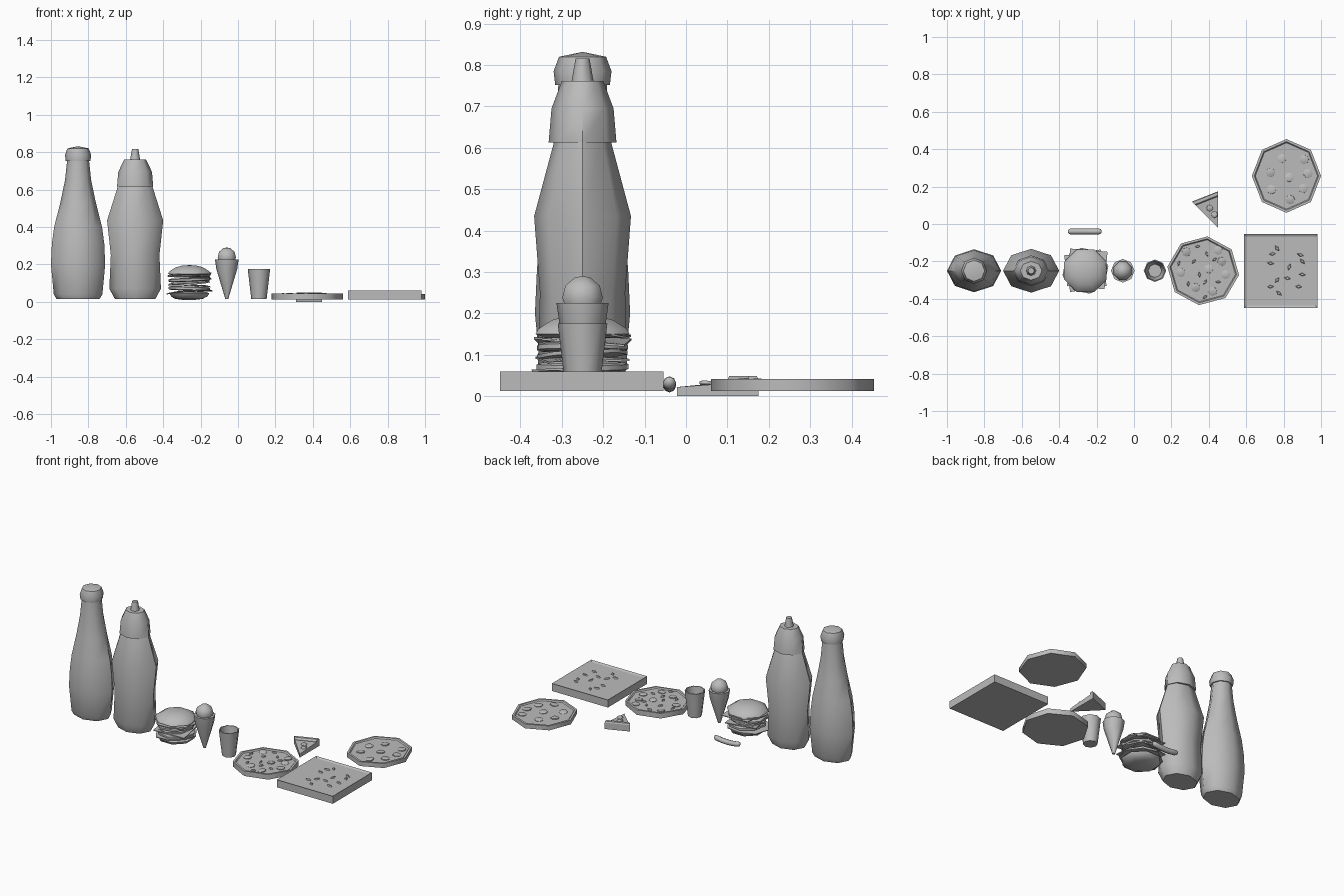
import bpy, bmesh, math, random
from math import pi, cos, sin

if "Cube" in bpy.data.objects:
    bpy.data.objects.remove(bpy.data.objects["Cube"])
random.seed(4)

# one mid grey for every part
grey = bpy.data.materials.new("mid_grey")
grey.diffuse_color = (.5, .5, .5, 1)
grey.use_nodes = True
grey.node_tree.nodes["Principled BSDF"].inputs["Base Color"].default_value = grey.diffuse_color


def finish(name, bm, loc=(0, 0, 0), rot=(0, 0, 0), smooth=None):
    bmesh.ops.remove_doubles(bm, verts=bm.verts, dist=1e-5)
    bmesh.ops.recalc_face_normals(bm, faces=bm.faces)
    me = bpy.data.meshes.new(name)
    bm.to_mesh(me)
    bm.free()
    me.materials.append(grey)
    ob = bpy.data.objects.new(name, me)
    bpy.context.collection.objects.link(ob)
    ob.location, ob.rotation_euler = loc, rot
    if smooth:
        bpy.ops.object.select_all(action='DESELECT')
        ob.select_set(True)
        bpy.context.view_layer.objects.active = ob
        bpy.ops.object.shade_smooth_by_angle(angle=math.radians(smooth))
    return ob


def loft(rings, caps=True):
    bm = bmesh.new()
    vs = [[bm.verts.new(p) for p in r] for r in rings]
    n = len(rings[0])
    for a, b in zip(vs, vs[1:]):
        for i in range(n):
            j = (i + 1) % n
            bm.faces.new((a[i], a[j], b[j], b[i]))
    if caps:
        bm.faces.new(vs[0])
        bm.faces.new(vs[-1])
    return bm


def lathe(name, x, y, profile, n=8, turn=0, smooth=50, tilt=(0, 0)):
    """profile rows: (x radius, y radius, z)"""
    z0 = profile[0][2]
    rings = [[(rx * cos(2 * pi * i / n + turn), ry * sin(2 * pi * i / n + turn), z - z0)
              for i in range(n)] for rx, ry, z in profile]
    return finish(name, loft(rings), (x, y, z0), (*tilt, 0), smooth)


def rounds(rows):
    return [(r, r, z) for r, z in rows]


def sheet(name, x, y, z, r, wave, n, thick=.006, turn=0, tilt=(0, 0)):
    """thin leaf or slice with a rim that waves up and down"""
    rim = [(r * cos(2 * pi * i / n + turn), r * sin(2 * pi * i / n + turn),
            random.uniform(-wave, wave)) for i in range(n)]
    mid = [(p[0] * .6, p[1] * .6, 0) for p in rim]
    up = lambda ring: [(a, b, c + thick) for a, b, c in ring]
    return finish(name, loft([mid, rim, up(rim), up(mid)]), (x, y, z), (*tilt, 0), 50)


def bits(name, spots, z, size):
    """small chopped diamond toppings"""
    for i, (x, y) in enumerate(spots):
        a = random.uniform(0, pi)
        ring = lambda s, h: [(s * size * cos(k * pi / 2), s * size * .5 * sin(k * pi / 2), h) for k in range(4)]
        finish(f"{name}_{i + 1}", loft([ring(1, -.003), ring(.65, .006)]), (x, y, z), (0, 0, a), 50)


def pepperoni(name, spots, z, r):
    """flat discs, slightly tilted and half sunk"""
    for i, (x, y) in enumerate(spots):
        ring = lambda s, h: [(s * r * cos(k * pi / 4), s * r * sin(k * pi / 4), h) for k in range(8)]
        tilt = (random.uniform(-.15, .15), random.uniform(-.15, .15), 0)
        finish(f"{name}_{i + 1}", loft([ring(1, -.004), ring(1, .002), ring(.85, .004)]), (x, y, z), tilt, 50)


Y = -.25
# tall sauce bottle with cap
lathe("tall_bottle", -.855, Y, [
    (.115, .088, .015), (.13, .1, .04), (.145, .115, .2), (.14, .11, .31), (.128, .1, .4),
    (.095, .08, .53), (.07, .065, .65), (.058, .058, .76)])
lathe("tall_bottle_cap", -.855, Y, rounds([
    (.055, .752), (.066, .752), (.07, .785), (.057, .82), (0, .832)]))

# squeeze bottle with collar and nozzle
lathe("squeeze_bottle", -.55, Y, [
    (.108, .085, .015), (.138, .108, .07), (.13, .103, .25), (.15, .117, .435), (.09, .066, .625)])
lathe("squeeze_bottle_collar", -.55, Y, [
    (.085, .06, .613), (.097, .082, .613), (.09, .075, .695), (.058, .05, .762)])
lathe("squeeze_bottle_nozzle", -.55, Y, rounds([(.027, .758), (.017, .816)]))

# burger stack
bx = -.26
lathe("bottom_bun", bx, Y, rounds([(.065, .014), (.105, .028), (.115, .045), (.1, .052)]), turn=pi / 8)
sheet("lower_lettuce", bx, Y, .054, .125, .009, 8, .005, .2, (.03, -.05))
lathe("lower_patty", bx, Y, rounds([(.1, .06), (.113, .065), (.113, .077), (.1, .082)]), turn=.2, tilt=(0, .03))
sheet("lower_cheese", bx, Y, .086, .14, .006, 4, .005, .95, (0, .05))
sheet("tomato_slice", bx, Y, .096, .11, 0, 8, .009, .1, (.05, -.07))
lathe("upper_patty", bx, Y, rounds([(.1, .108), (.115, .112), (.115, .123), (.1, .128)]), turn=.5, tilt=(0, -.04))
sheet("upper_cheese", bx + .01, Y + .01, .132, .142, .006, 4, .005, .7, (-.04, .06))
sheet("upper_lettuce", bx, Y, .14, .123, .008, 8, .005, .3, (.03, -.04))
lathe("top_bun", bx, Y, rounds([
    (.1, .142), (.123, .15), (.115, .163), (.08, .184), (.04, .194), (0, .196)]), turn=pi / 8)

# sausage, bent so both ends rise
rings = []
for t, s in ((-1, .35), (-.94, .8), (-.82, 1), (-.4, 1), (0, 1), (.4, 1), (.82, 1), (.94, .8), (1, .35)):
    rings.append([(.09 * t, .016 * s * cos(k * pi / 4), .025 + .01 * t * t + .016 * s * sin(k * pi / 4))
                  for k in range(8)])
finish("sausage", loft(rings), (-.263, -.04, 0), smooth=50)

# ice cream cone
lathe("cone", -.06, Y, rounds([(.008, .015), (.056, .175), (.063, .225), (.05, .225)]))
lathe("scoop", -.06, Y, rounds([
    (.045, .215), (.053, .238), (.045, .267), (.02, .287), (0, .29)]), turn=pi / 8)

# open cup
lathe("cup", .112, Y, rounds([(.041, .015), (.06, .176), (.054, .176), (.036, .022)]))


# round pizzas with a low crust
def pizza(name, x, y, rx, ry, turn, top):
    lathe(name, x, y, [(rx, ry, .013), (rx, ry, top), (rx * .93, ry * .93, top),
                       (rx * .9, ry * .9, top - .007)], turn=turn)


pizza("mixed_pizza", .37, Y, .193, .185, -.12, .045)
pepperoni("mixed_pizza_pepperoni", [(.28, -.15), (.45, -.14), (.33, -.34), (.47, -.2), (.49, -.27),
                                    (.25, -.26), (.4, -.24), (.42, -.36)], .04, .024)
bits("mixed_pizza_topping", [(.34, -.12), (.39, -.16), (.32, -.2), (.35, -.27), (.29, -.32), (.38, -.31),
                             (.45, -.31), (.38, -.39), (.24, -.21), (.43, -.19)], .04, .016)
pizza("pepperoni_pizza", .815, .257, .185, .197, 0, .041)
pepperoni("pepperoni_slice", [(.91, .345), (.93, .27), (.905, .19), (.835, .13), (.735, .185), (.73, .275),
                              (.79, .35), (.83, .25)], .036, .025)

# square pizza
cube = bmesh.new()
bmesh.ops.create_cube(cube, size=1)
for v in cube.verts:
    v.co = (v.co.x * .394, v.co.y * .395, v.co.z * .048)
cube.faces.ensure_lookup_table()
top = [f for f in cube.faces if f.normal.z > .5]
bmesh.ops.inset_region(cube, faces=top, thickness=.018, depth=-.007)
finish("square_pizza", cube, (.785, -.252, .036))
bits("square_pizza_topping", [(.74, -.16), (.765, -.13), (.89, -.165), (.73, -.21), (.9, -.2), (.9, -.27),
                              (.73, -.335), (.765, -.3), (.88, -.335), (.775, -.37), (.83, -.23),
                              (.82, -.29)], .054, .02)

# pizza slice: tip at the front, raised crust strip along the back
tip, left, right = (.45, -.022), (.31, .12), (.45, .175)
toward = lambda p, f: (tip[0] + (p[0] - tip[0]) * f, tip[1] + (p[1] - tip[1]) * f)
finish("pizza_slice", loft([[(*tip, 0), (*left, 0), (*right, 0)],
                            [(*tip, .022), (*left, .036), (*right, .036)]]))
strip = lambda a, b, z: [(*toward(left, a), z), (*toward(right, a), z),
                         (*toward(right, b), z), (*toward(left, b), z)]
finish("slice_crust", loft([strip(1, .86, .02), strip(1, .86, .04), strip(.98, .89, .049)]))
pepperoni("slice_pepperoni", [(.405, .085), (.43, .05)], .032, .017)
